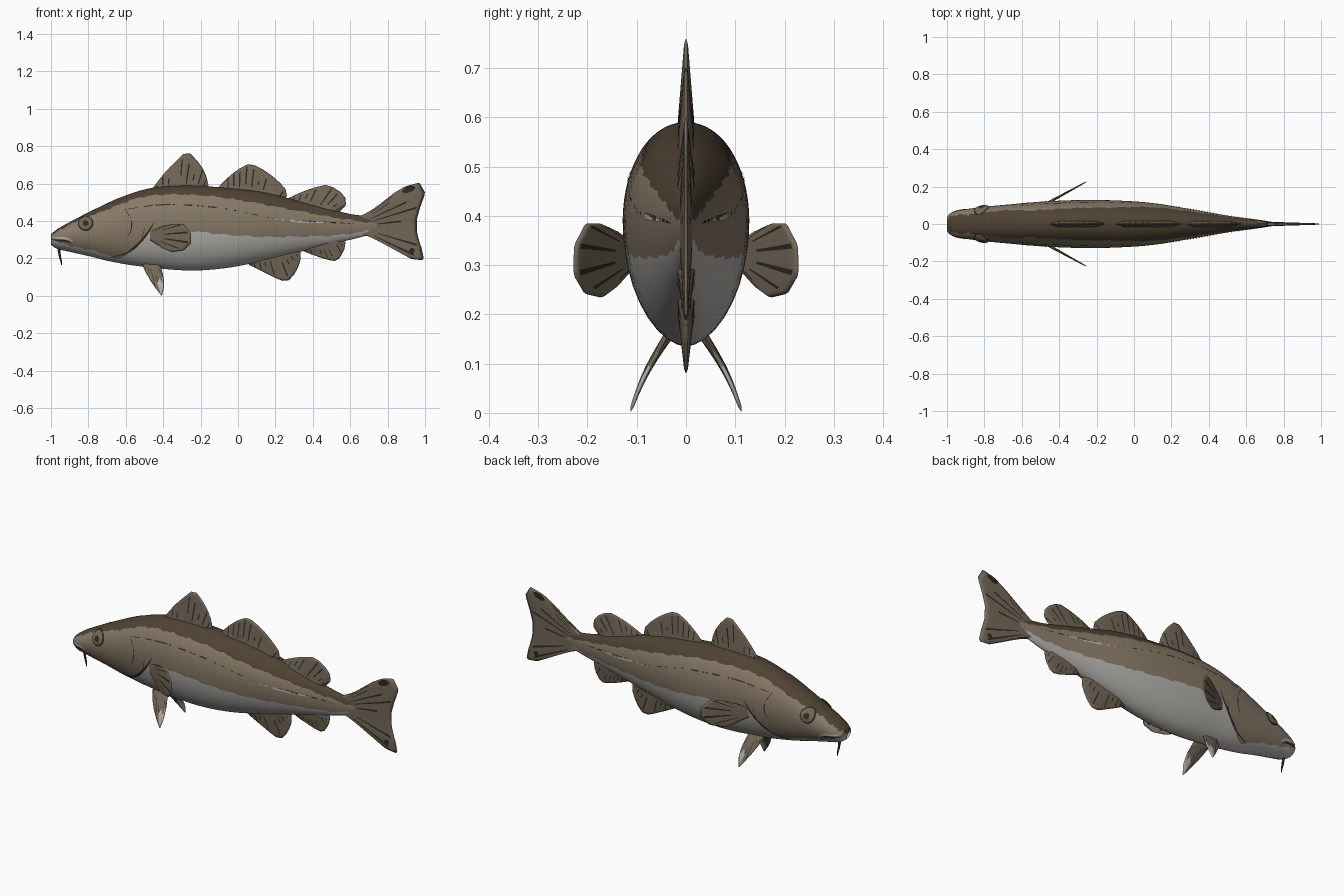
import bpy, bmesh, math, random
from mathutils import Vector

if "Cube" in bpy.data.objects:
    bpy.data.objects.remove(bpy.data.objects["Cube"])
random.seed(4)


def material(name, r, g, b):
    m = bpy.data.materials.new(name)
    m.diffuse_color = [(c / 255) ** 2.2 for c in (r, g, b)] + [1]
    m.use_nodes = True
    m.node_tree.nodes["Principled BSDF"].inputs["Base Color"].default_value = m.diffuse_color
    return m


BACK = material("dark brown back", 80, 68, 55)
SIDE = material("brown flank", 134, 120, 103)
BELLY = material("pale belly", 180, 177, 172)
FIN = material("fin brown", 114, 103, 88)
DARK = material("dark marking", 52, 45, 38)


def spline(keys, t):
    """Smooth curve through (t, value) keys."""
    n = len(keys)
    slope = lambda a, b: (keys[b][1] - keys[a][1]) / (keys[b][0] - keys[a][0])
    t = min(max(t, keys[0][0]), keys[-1][0])
    i = next(k for k in range(n - 1) if t <= keys[k + 1][0])
    d = keys[i + 1][0] - keys[i][0]
    m0, m1 = slope(max(i - 1, 0), i + 1), slope(i, min(i + 2, n - 1))
    u = (t - keys[i][0]) / d
    return ((2*u**3 - 3*u*u + 1) * keys[i][1] + (u**3 - 2*u*u + u) * d * m0
            + (3*u*u - 2*u**3) * keys[i + 1][1] + (u**3 - u*u) * d * m1)


def path(pts, t):
    """Point at fraction t along a smooth 2D path."""
    dist = [0]
    for a, b in zip(pts, pts[1:]):
        dist.append(dist[-1] + math.dist(a, b))
    return [spline([(d / dist[-1], p[k]) for d, p in zip(dist, pts)], t) for k in (0, 1)]


def skin(name, grids, mats, rule, solid=False):
    """Skin point grids, mirror them across y = 0 and weld."""
    bm = bmesh.new()
    for sign in (1, -1):
        for grid in grids:
            vs = [[bm.verts.new((p[0], p[1] * sign, p[2])) for p in row] for row in grid]
            for i in range(len(vs) - 1):
                for j in range(len(vs[0]) - 1):
                    m = rule(i, j)
                    if m is None:
                        continue
                    f = bm.faces.new((vs[i][j], vs[i+1][j], vs[i+1][j+1], vs[i][j+1]))
                    f.material_index = m
                    f.smooth = True
    bmesh.ops.remove_doubles(bm, verts=bm.verts, dist=1e-4)
    bm.normal_update()
    if solid:
        bmesh.ops.recalc_face_normals(bm, faces=bm.faces)
    else:
        for f in bm.faces:
            if f.normal.y * f.calc_center_median().y < 0:
                f.normal_flip()
    bmesh.ops.delete(bm, geom=[v for v in bm.verts if not v.link_faces], context='VERTS')
    me = bpy.data.meshes.new(name)
    bm.to_mesh(me)
    bm.free()
    for m in mats:
        me.materials.append(m)
    ob = bpy.data.objects.new(name, me)
    bpy.context.collection.objects.link(ob)
    return ob


# Body profiles along x
TOP = [(-1, .33), (-.96, .36), (-.85, .42), (-.74, .475), (-.63, .525), (-.47, .575), (-.285, .59),
       (-.1, .58), (.115, .558), (.275, .52), (.435, .478), (.6, .437), (.68, .425), (.76, .40)]
LOW = [(-1, .272), (-.97, .252), (-.9, .235), (-.79, .21), (-.69, .185), (-.53, .158), (-.26, .135),
       (-.05, .15), (.17, .195), (.33, .235), (.54, .285), (.68, .32), (.76, .35)]
WIDE = [(-1, .04), (-.98, .057), (-.95, .07), (-.85, .086), (-.7, .102), (-.5, .119), (-.3, .128),
        (-.1, .126), (.1, .112), (.3, .08), (.5, .045), (.65, .025), (.76, .008)]
BACK_LINE = [(-1, .325), (-.85, .405), (-.74, .445), (-.5, .53), (-.2, .537), (.06, .502),
             (.33, .452), (.55, .412), (.76, .385)]
BELLY_LINE = [(-1, .298), (-.9, .268), (-.75, .235), (-.64, .2), (-.58, .23), (-.5, .32), (-.44, .35),
              (-.23, .343), (-.05, .325), (.17, .315), (.54, .325), (.76, .36)]


def section(x):
    top, low = spline(TOP, x), spline(LOW, x)
    return top, low, low + .56 * (top - low), spline(WIDE, x)


def angle(x, z):
    top, low, mid, _ = section(x)
    c = (z - mid) / ((top - mid) if z > mid else (mid - low))
    return math.acos(max(-1, min(1, c)))


def ring_point(x, a):
    top, low, mid, w = section(x)
    c = math.cos(a)
    power = (.85 if x < -.6 else .95) if c > 0 else 1.12
    z = mid + c * ((top - mid) if c > 0 else (mid - low))
    return Vector((x, -w * max(0, math.sin(a)) ** power, z))


def surf(x, z):
    return -ring_point(x, angle(x, z)).y


# Body: rows follow the two colour boundaries
rings = []
for k in range(91):
    x = -1 + 1.76 * (k / 90) ** 1.3
    wob = .006 * math.sin(k * 1.9) * math.sin(k * .7)
    a1 = angle(x, spline(BACK_LINE, x) + wob)
    a2 = max(angle(x, spline(BELLY_LINE, x) - wob), a1 + .05)
    stops = [(0, a1, 8), (a1, a2, 10), (a2, math.pi, 8)]
    angs = [a + (b - a) * i / n for a, b, n in stops for i in range(n)] + [math.pi]
    rings.append([ring_point(x, a) for a in angs])
nose, tail_end = Vector((-1, 0, .303)), Vector((.77, 0, .375))
rings = [[nose] * 27] + rings + [[tail_end] * 27]
skin("body", [rings], [BACK, SIDE, BELLY], lambda i, j: 0 if j < 8 else 1 if j < 18 else 2)


# Fins: rays run from a base line to an outer edge, narrow columns are dark streaks
def fin(name, base, edge, rays=10, thick=.015, place=None, pale=None):
    ts = [(k + o) / rays for k in range(rays) for o in (0, .8)] + [1]
    rows = 14
    reach = [random.choice((0, .5, .65, .8, .9)) for _ in ts]
    start = [random.uniform(.1, .35) for _ in ts]

    def point(s, t, sign):
        b, e = path(base, t), path(edge, t)
        x, z = (b[n] + (e[n] - b[n]) * s for n in (0, 1))
        h = 0 if s == 1 else (thick * (1 - s) + .003) * min(1, 7 * t, 7 * (1 - t))
        return Vector((x, (place(x, z) if place else 0) - sign * h, z))

    signs = (1, -1) if place else (1,)
    grids = [[[point(i / rows, t, sg) for t in ts] for i in range(rows + 1)] for sg in signs]

    def rule(i, j):
        p = grids[0][i][j]
        if pale and pale(p):
            return 2
        return 1 if j % 2 and start[j] < i / rows < reach[j] else 0
    skin(name, grids, [FIN, DARK, BELLY], rule, solid=bool(place))


fin("first_dorsal_fin", [(-.46, .56), (-.3, .575), (-.155, .57)],
    [(-.46, .57), (-.39, .66), (-.31, .74), (-.275, .767), (-.235, .74), (-.18, .665), (-.155, .58)])
fin("second_dorsal_fin", [(-.11, .565), (.1, .545), (.25, .515)],
    [(-.11, .575), (-.045, .64), (.025, .69), (.07, .703), (.14, .67), (.21, .617), (.26, .56),
     (.26, .53)], 12)
fin("third_dorsal_fin", [(.27, .51), (.4, .475), (.54, .44)],
    [(.27, .522), (.355, .56), (.435, .585), (.48, .59), (.54, .56), (.575, .52), (.575, .483),
     (.545, .45)])
fin("first_anal_fin", [(.06, .18), (.2, .215), (.33, .245)],
    [(.06, .165), (.16, .115), (.25, .078), (.29, .1), (.33, .175), (.335, .23)])
fin("second_anal_fin", [(.345, .25), (.45, .275), (.56, .3)],
    [(.345, .24), (.41, .215), (.49, .19), (.53, .19), (.565, .24), (.575, .285)])
fin("tail_fin", [(.64, .425), (.66, .375), (.64, .32)],
    [(.66, .425), (.765, .49), (.865, .57), (.96, .602), (.99, .59), (.998, .54), (.97, .46),
     (.955, .39), (.965, .3), (.994, .22), (.985, .19), (.93, .195), (.835, .26), (.755, .315),
     (.66, .32)], 16, .011)
fin("pectoral_fins", [(-.47, .345), (-.47, .295)],
    [(-.46, .345), (-.39, .375), (-.295, .383), (-.247, .32), (-.27, .255), (-.355, .235),
     (-.43, .27), (-.46, .295)], 9, .006, lambda x, z: -(.113 + (x + .46) * .55))
fin("pelvic_fins", [(-.51, .17), (-.42, .165)],
    [(-.51, .16), (-.48, .1), (-.44, .04), (-.408, .001), (-.395, .06), (-.4, .11), (-.41, .15)],
    7, .009, lambda x, z: -(.036 + .5 * (.155 - z) + .008 * math.sin(z * 20)),
    lambda p: p.z < .075 and p.x > -.44)


# Thin painted lines lying on the body
def ribbon(name, pts, width, mat, n=40, gaps=0.0):
    rows = []
    for k in range(n + 1):
        p, a, b = (Vector(path(pts, t)) for t in (k / n, max(0, k / n - .01), min(1, k / n + .01)))
        d = (b - a).normalized() * width * (.3 + .7 * math.sin(math.pi * k / n)) / 2
        rows.append([Vector((q[0], -surf(*q) - .0025, q[1]))
                     for q in ((p.x - d.y, p.y + d.x), (p.x + d.y, p.y - d.x))])
    skip = [random.random() < gaps for _ in range(n)]
    skin(name, [rows], [mat], lambda i, j: None if skip[i] else 0)


LATERAL = [(-.62, .46), (-.39, .487), (-.1, .47), (.06, .44), (.2, .412)]
ribbon("lateral_line", LATERAL, .007, DARK, 70, .45)
ribbon("pale_lateral_line", [(.2, .408), (.33, .398), (.47, .39)], .012, BELLY, 24, .3)
ribbon("rear_lateral_line", [(.3, .405), (.45, .394), (.62, .385)], .007, DARK, 30, .4)
ribbon("gill_opening", [(-.45, .39), (-.48, .34), (-.53, .28), (-.61, .215)], .012, DARK)
ribbon("gill_fold", [(-.5, .36), (-.52, .29), (-.58, .235), (-.68, .205)], .007, DARK, 40, .15)
ribbon("cheek_line", [(-.6, .46), (-.57, .4), (-.575, .34), (-.6, .31)], .006, DARK, 30, .2)
ribbon("mouth", [(-.997, .3), (-.96, .296), (-.92, .292), (-.89, .28)], .011, DARK)
ribbon("lip", [(-.995, .313), (-.95, .309), (-.91, .304), (-.88, .285)], .012, BELLY)


# Eyes and tail spots: domed discs
def disc(name, cx, cz, rx, rz, tilt, depth, mats, rule):
    rows = []
    for i in range(9):
        r, row = i / 8, []
        for k in range(33):
            a = math.tau * k / 32
            u, v = rx * r * math.cos(a), rz * r * math.sin(a)
            x = cx + u * math.cos(tilt) - v * math.sin(tilt)
            z = cz + u * math.sin(tilt) + v * math.cos(tilt)
            row.append(Vector((x, -depth(x, z, r), z)))
        rows.append(row)
    skin(name, [rows], mats, rule)


disc("eyes", -.815, .388, .04, .04, 0,
     lambda x, z, r: max(surf(x, z), .045) + .012 * math.sqrt(1 - r * r) + .002,
     [DARK, FIN], lambda i, j: 0 if i < 3 or i == 7 else 1)
disc("upper_tail_spot", .912, .568, .036, .016, .35, lambda x, z, r: .0065, [DARK], lambda i, j: 0)
disc("lower_tail_spot", .93, .242, .015, .013, 0, lambda x, z, r: .0065, [DARK], lambda i, j: 0)

# Chin barbel
curve = bpy.data.curves.new("chin_barbel", 'CURVE')
curve.dimensions = '3D'
curve.bevel_depth = .007
curve.bevel_resolution = 2
sp = curve.splines.new('POLY')
sp.points.add(4)
for p, (x, z, r) in zip(sp.points, [(-.955, .265, 1), (-.957, .24, 1), (-.952, .21, .8),
                                    (-.946, .185, .6), (-.943, .163, .25)]):
    p.co, p.radius = (x, 0, z, 1), r
curve.materials.append(DARK)
bpy.context.collection.objects.link(bpy.data.objects.new("chin_barbel", curve))
